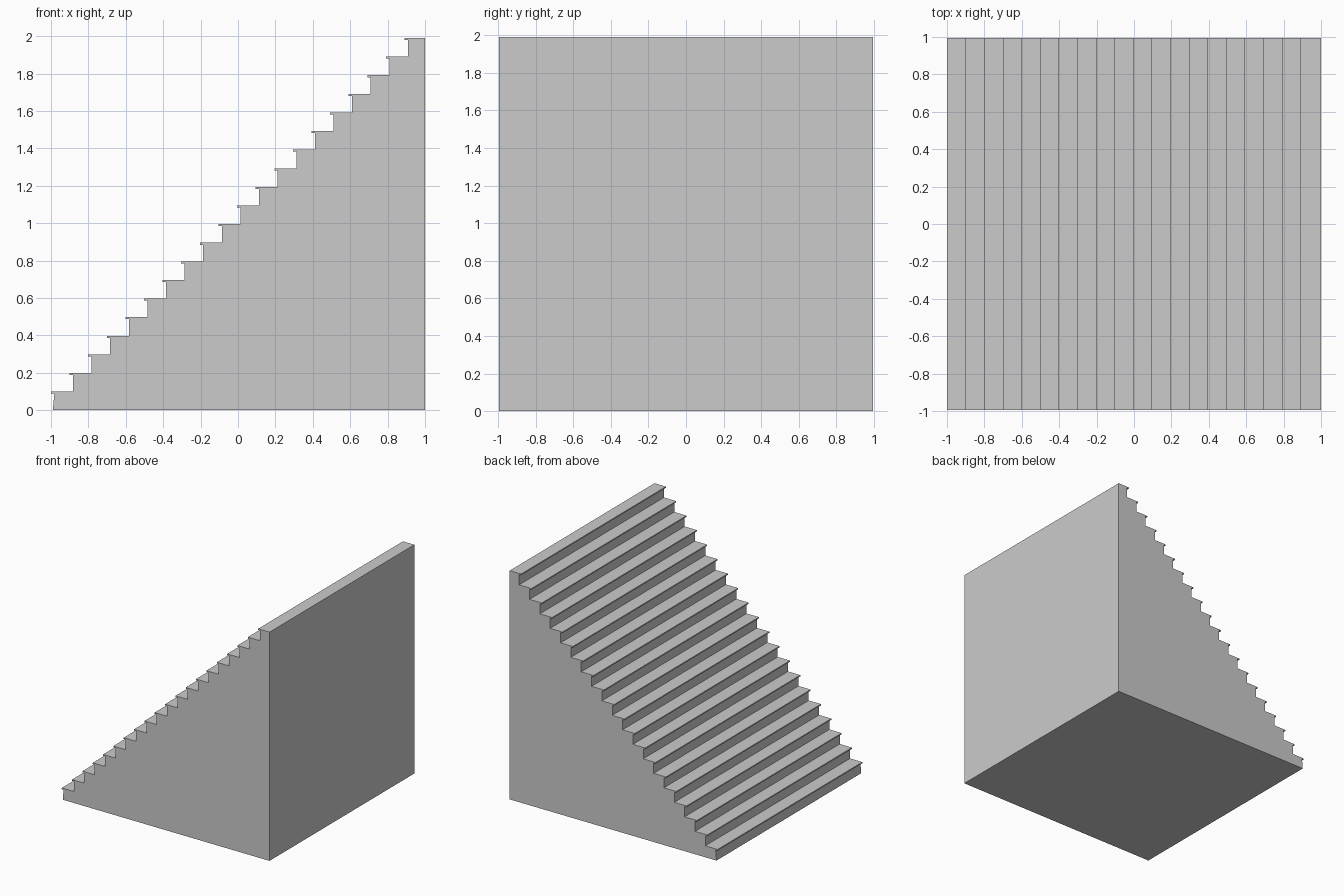
import bpy, bmesh

if "Cube" in bpy.data.objects:
    bpy.data.objects.remove(bpy.data.objects["Cube"])

STEPS = 20
RISE = RUN = 0.0995      # step height and depth
OVERHANG = 0.018         # tread lip past the riser
LIP = 0.011              # tread lip thickness
HALF_WIDTH = 0.995

# Side profile: base corner, then riser / lip / tread for each step
profile = [(1.0, 0.0), (-0.99, 0.0)]
for i in range(STEPS):
    nose = -1.0 + RUN * i
    riser = nose + OVERHANG
    top = RISE * (i + 1)
    if i:
        profile.append((riser, RISE * i))
    profile += [(riser, top - LIP), (nose, top - LIP), (nose, top)]
profile.append((1.0, RISE * STEPS))

# Extrude the profile across the width
bm = bmesh.new()
side = bm.faces.new([bm.verts.new((x, -HALF_WIDTH, z)) for x, z in profile])
result = bmesh.ops.extrude_face_region(bm, geom=[side], use_keep_orig=True)
moved = [v for v in result["geom"] if isinstance(v, bmesh.types.BMVert)]
bmesh.ops.translate(bm, verts=moved, vec=(0, 2 * HALF_WIDTH, 0))
bmesh.ops.recalc_face_normals(bm, faces=bm.faces)

mesh = bpy.data.meshes.new("staircase")
bm.to_mesh(mesh)
bm.free()
staircase = bpy.data.objects.new("staircase", mesh)
bpy.context.collection.objects.link(staircase)
